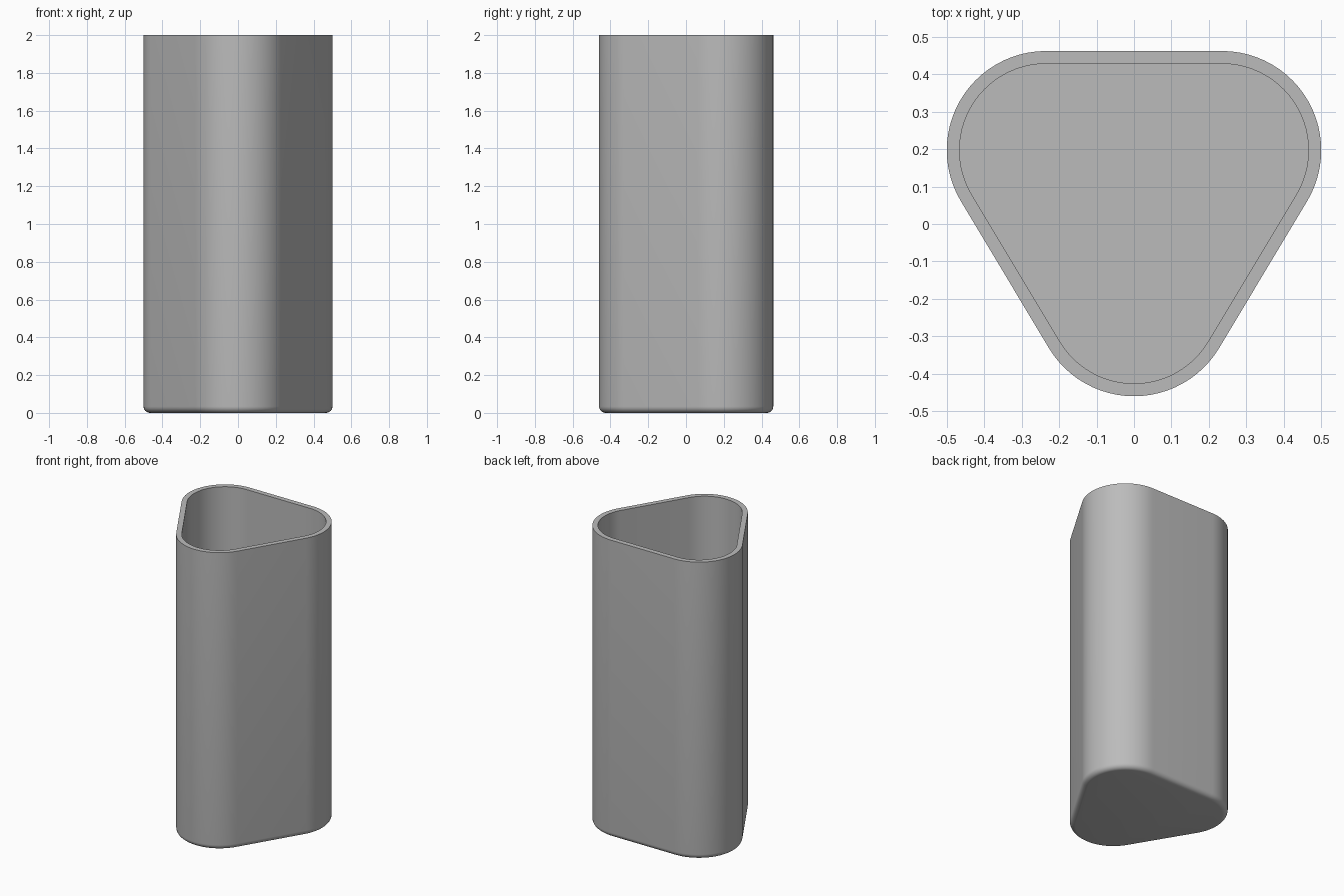
import bpy, bmesh, math

cube = bpy.data.objects.get("Cube")
if cube:
    bpy.data.objects.remove(cube, do_unlink=True)

HEIGHT, WALL, RADIUS, FILLET = 2.0, 0.034, 0.265, 0.034
STEPS = 24  # segments per rounded corner

grey = bpy.data.materials.new("plain grey")
grey.use_nodes = True
colour = (0.5, 0.5, 0.5, 1)
grey.diffuse_color = colour
grey.node_tree.nodes["Principled BSDF"].inputs["Base Color"].default_value = colour

# Corner centres of the rounded triangle, counter-clockwise from the front
CORNERS = [(0, -0.195), (0.235, 0.197), (-0.235, 0.197)]


def outline(radius):
    """Rounded triangle: an arc round each corner, tangent to both sides."""
    points = []
    for i, (cx, cy) in enumerate(CORNERS):
        px, py = CORNERS[i - 1]
        nx, ny = CORNERS[(i + 1) % 3]
        start = math.atan2(cy - py, cx - px) - math.pi / 2
        end = math.atan2(ny - cy, nx - cx) - math.pi / 2
        sweep = (end - start) % math.tau
        for k in range(STEPS + 1):
            a = start + sweep * k / STEPS
            points.append((cx + radius * math.cos(a), cy + radius * math.sin(a)))
    return points


# Wall section from the underside, up the outside, over the rim, to the inner floor
section = []
for k in range(7):
    a = math.pi / 2 * k / 6
    section.append((RADIUS - FILLET * (1 - math.sin(a)), FILLET * (1 - math.cos(a))))
section += [(RADIUS, HEIGHT), (RADIUS - WALL, HEIGHT), (RADIUS - WALL, WALL)]

bm = bmesh.new()
rings = [[bm.verts.new((x, y, z)) for x, y in outline(r)] for r, z in section]
for low, high in zip(rings, rings[1:]):
    for i in range(len(low)):
        j = (i + 1) % len(low)
        bm.faces.new((low[i], low[j], high[j], high[i]))
bm.faces.new(rings[0][::-1])   # underside
bm.faces.new(rings[-1])        # inner floor
bm.normal_update()

mesh = bpy.data.meshes.new("cup")
bm.to_mesh(mesh)
bm.free()
mesh.materials.append(grey)
cup = bpy.data.objects.new("cup", mesh)
bpy.context.collection.objects.link(cup)

bpy.ops.object.select_all(action="DESELECT")
cup.select_set(True)
bpy.context.view_layer.objects.active = cup
bpy.ops.object.shade_smooth_by_angle(angle=math.radians(35))
